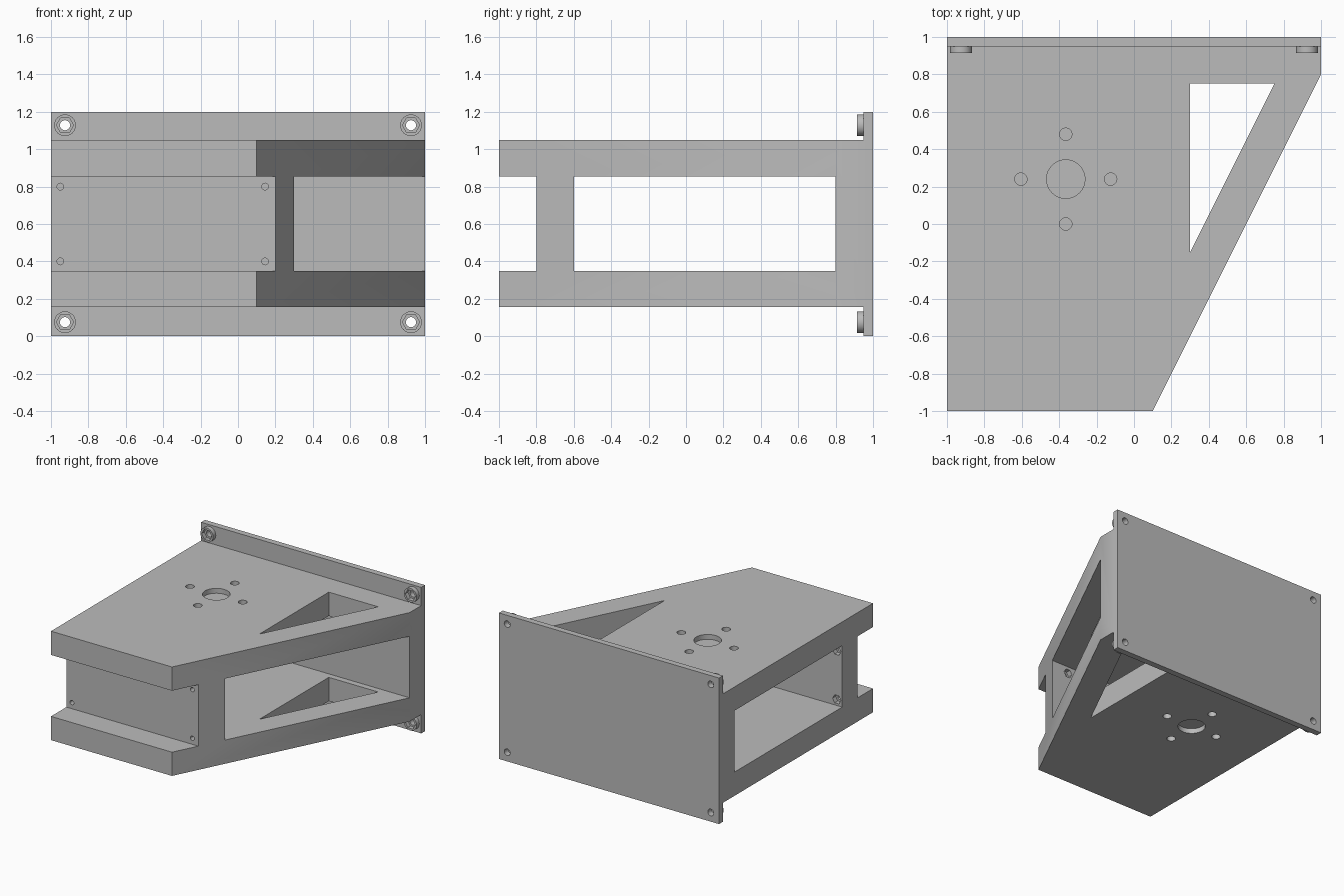
import bpy
import math
from mathutils import Matrix

if "Cube" in bpy.data.objects:
    bpy.data.objects.remove(bpy.data.objects["Cube"])

grey = bpy.data.materials.new("plain grey")
grey.use_nodes = True
grey.diffuse_color = (0.5, 0.5, 0.5, 1)
grey.node_tree.nodes["Principled BSDF"].inputs["Base Color"].default_value = (0.5, 0.5, 0.5, 1)


def prism(name, outline, low, high):
    """Extrude a counter-clockwise XY outline from low to high."""
    n = len(outline)
    verts = [(x, y, z) for z in (low, high) for x, y in outline]
    faces = [tuple(range(n))[::-1], tuple(range(n, 2 * n))]
    faces += [(i, (i + 1) % n, n + (i + 1) % n, n + i) for i in range(n)]
    mesh = bpy.data.meshes.new(name)
    mesh.from_pydata(verts, [], faces)
    mesh.materials.append(grey)
    obj = bpy.data.objects.new(name, mesh)
    bpy.context.collection.objects.link(obj)
    return obj


def box(name, x, y, z):
    return prism(name, [(x[0], y[0]), (x[1], y[0]), (x[1], y[1]), (x[0], y[1])], *z)


def ring(radius, sides, cx=0, cy=0):
    return [(cx + radius * math.cos(math.tau * i / sides),
             cy + radius * math.sin(math.tau * i / sides)) for i in range(sides)]


def rod_y(name, radius, sides, x, z, y0, y1):
    """Round or hexagonal rod running along Y."""
    obj = prism(name, ring(radius, sides), -y1, -y0)
    obj.data.transform(Matrix.Translation((x, 0, z)) @ Matrix.Rotation(math.pi / 2, 4, 'X'))
    return obj


def carve(obj, cutters):
    """Subtract every cutter, bake the result and discard the cutters."""
    for c in cutters:
        c.hide_render = True
        mod = obj.modifiers.new("cut", 'BOOLEAN')
        mod.operation = 'DIFFERENCE'
        mod.solver = 'EXACT'
        mod.object = c
    bpy.context.view_layer.update()
    baked = bpy.data.meshes.new_from_object(
        obj.evaluated_get(bpy.context.evaluated_depsgraph_get()))
    obj.modifiers.clear()
    obj.data = baked
    for c in cutters:
        bpy.data.objects.remove(c)


def smooth(obj):
    bpy.ops.object.select_all(action='DESELECT')
    obj.select_set(True)
    bpy.context.view_layer.objects.active = obj
    bpy.ops.object.shade_smooth_by_angle(angle=math.radians(30))


BOTTOM, TOP = 0.155, 1.05
INNER = (0.35, 0.855)

# Main housing: tapered block opened from the sides and notched at the front
housing = prism("bracket_housing",
                [(-1, -1), (0.1, -1), (1, 0.8), (1, 0.96), (-1, 0.96)], BOTTOM, TOP)
cuts = [
    box("side_opening", (-2, 2), (-0.6, 0.8), INNER),
    box("front_notch", (-2, 2), (-2, -0.8), INNER),
    prism("triangle_cutout", [(0.3, -0.15), (0.75, 0.75), (0.3, 0.75)], -1, 2),
]

# Shallow centre bore and four surrounding holes, on the top and the underside
cx, cy, pitch, depth = -0.365, 0.24, 0.24, 0.04
spots = [(0.103, cx, cy)]
spots += [(0.033, cx + dx * pitch, cy + dy * pitch)
          for dx, dy in ((1, 0), (-1, 0), (0, 1), (0, -1))]
for r, x, y in spots:
    cuts.append(prism("top_bore", ring(r, 32, x, y), TOP - depth, TOP + 0.1))
    cuts.append(prism("bottom_bore", ring(r, 32, x, y), BOTTOM - 0.1, BOTTOM + depth))

# Front wall screw holes with hexagonal pockets on the inner side
for x in (-0.95, 0.145):
    for z in (0.4, 0.8):
        cuts.append(rod_y("wall_hole", 0.018, 24, x, z, -0.9, -0.5))
        cuts.append(rod_y("wall_pocket", 0.038, 6, x, z, -0.64, -0.5))
carve(housing, cuts)
smooth(housing)

# Rear mounting plate with corner holes
plate = box("mounting_plate", (-1, 1), (0.95, 1), (0, 1.2))
corners = [(x, z) for x in (-0.925, 0.925) for z in (0.075, 1.128)]
carve(plate, [rod_y("corner_hole", 0.027, 24, x, z, 0.9, 1.1) for x, z in corners])
smooth(plate)

# Round collars with hexagonal nut recesses
for i, (x, z) in enumerate(corners):
    collar = rod_y("nut_collar_%d" % (i + 1), 0.058, 32, x, z, 0.915, 0.95)
    carve(collar, [rod_y("nut_recess", 0.046, 6, x, z, 0.9, 0.96)])
    smooth(collar)
